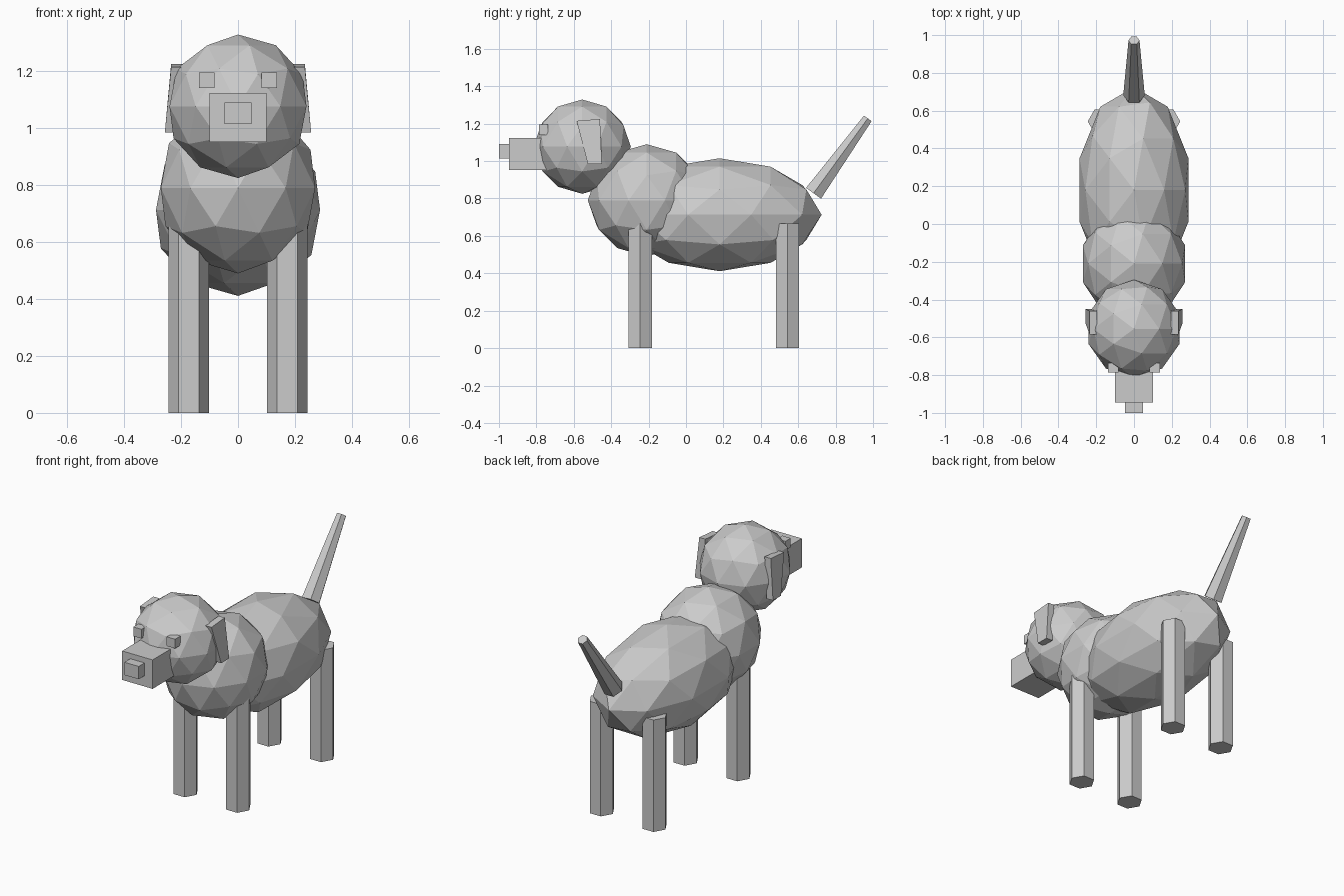
import bpy
import bmesh
from math import radians
from mathutils import Matrix, Vector

cube = bpy.data.objects.get("Cube")
if cube:
    bpy.data.objects.remove(cube, do_unlink=True)

grey = bpy.data.materials.new("plain grey")
grey.use_nodes = True
COLOUR = (0.6, 0.6, 0.6, 1)
grey.diffuse_color = COLOUR
grey.node_tree.nodes["Principled BSDF"].inputs["Base Color"].default_value = COLOUR


def finish(name, bm):
    bmesh.ops.recalc_face_normals(bm, faces=bm.faces)
    mesh = bpy.data.meshes.new(name)
    bm.to_mesh(mesh)
    bm.free()
    mesh.materials.append(grey)
    obj = bpy.data.objects.new(name, mesh)
    bpy.context.collection.objects.link(obj)
    return obj


def ball(name, centre, scale):
    """Low-poly faceted ball."""
    bm = bmesh.new()
    bmesh.ops.create_icosphere(bm, subdivisions=2, radius=1)
    bmesh.ops.scale(bm, vec=scale, verts=bm.verts)
    bmesh.ops.translate(bm, vec=centre, verts=bm.verts)
    return finish(name, bm)


def box(name, centre, size):
    bm = bmesh.new()
    bmesh.ops.create_cube(bm, size=1)
    bmesh.ops.scale(bm, vec=size, verts=bm.verts)
    bmesh.ops.translate(bm, vec=centre, verts=bm.verts)
    return finish(name, bm)


def hex_rod(name, start, end, r1, r2):
    """Six-sided rod from start to end, with corners pointing sideways."""
    start, end = Vector(start), Vector(end)
    axis = end - start
    bm = bmesh.new()
    bmesh.ops.create_cone(bm, cap_ends=True, segments=6, radius1=r1, radius2=r2,
                          depth=axis.length)
    tilt = Vector((0, 0, 1)).rotation_difference(axis).to_matrix().to_4x4()
    place = Matrix.Translation((start + end) / 2) @ tilt
    bm.transform(place @ Matrix.Rotation(radians(30), 4, "Z"))
    return finish(name, bm)


def ear(name, side):
    """Flap that is wide at the top and narrows downward."""
    bm = bmesh.new()
    bmesh.ops.create_cube(bm, size=1)
    for v in bm.verts:
        outer, back = v.co.x > 0, v.co.y > 0
        if v.co.z > 0:
            v.co = (0.235 if outer else 0.195, -0.46 if back else -0.585,
                    1.225 if back else 1.215)
        else:
            v.co = (0.257 if outer else 0.215, -0.45 if back else -0.525, 0.985)
        v.co.x *= side
    return finish(name, bm)


# Body, chest and head
ball("body", (0, 0.18, 0.713), (0.303, 0.545, 0.302))
ball("chest", (0, -0.21, 0.79), (0.285, 0.315, 0.3))
ball("head", (0, -0.555, 1.077), (0.253, 0.26, 0.252))

# Muzzle and nose
box("muzzle", (0, -0.845, 1.037), (0.2, 0.2, 0.172))
box("nose", (0, -0.965, 1.053), (0.094, 0.07, 0.076))

# Paired parts
for side, label in ((1, "left"), (-1, "right")):
    box(label + "_eye", (side * 0.11, -0.762, 1.168), (0.055, 0.05, 0.055))
    ear(label + "_ear", side)
    for y, end in ((-0.245, "front"), (0.543, "rear")):
        x = side * 0.173
        hex_rod(f"{end}_{label}_leg", (x, y, 0), (x, y, 0.665), 0.072, 0.072)

# Tail
hex_rod("tail", (0, 0.682, 0.828), (0, 0.972, 1.228), 0.057, 0.029)
